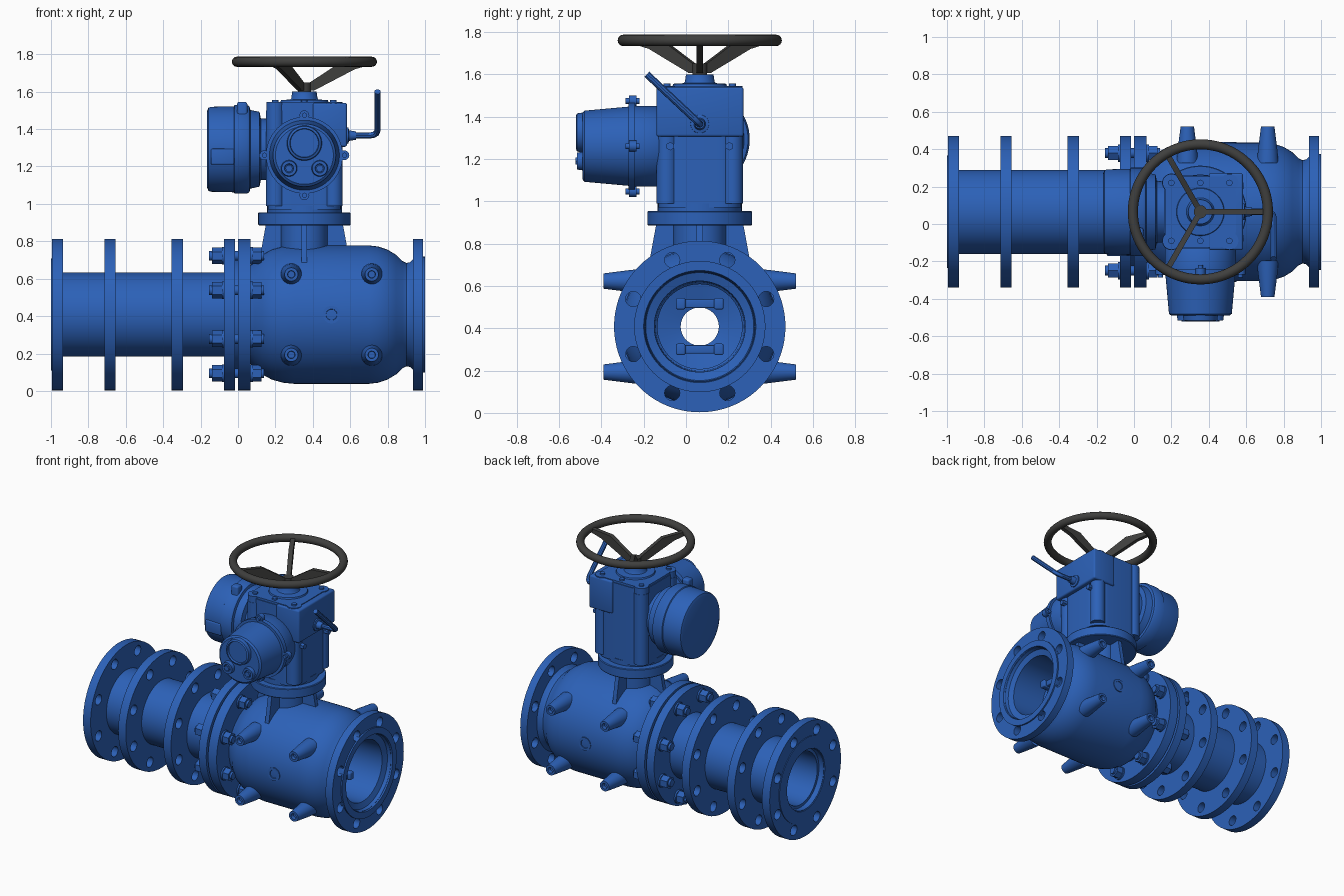
import bpy, bmesh
from math import pi, cos, sin, radians
from mathutils import Matrix, Vector

if "Cube" in bpy.data.objects:
    bpy.data.objects.remove(bpy.data.objects["Cube"])


def material(name, col):
    m = bpy.data.materials.new(name)
    m.diffuse_color = (*col, 1)
    m.use_nodes = True
    m.node_tree.nodes["Principled BSDF"].inputs["Base Color"].default_value = m.diffuse_color
    return m


BLUE = material("blue_paint", (0.025, 0.12, 0.48))
DARK = material("dark_grey", (0.05, 0.05, 0.048))
AX = Matrix.Rotation(pi / 2, 4, 'Y')     # local z -> world x
AY = Matrix.Rotation(-pi / 2, 4, 'X')    # local z -> world y
UP = Matrix.Rotation(pi / 2, 4, 'X')     # local xy -> world xz
ID = Matrix.Identity(4)
T = lambda x, y, z: Matrix.Translation((x, y, z))
CY, CZ, SX = 0.065, 0.408, 0.355         # pipe axis y and z, stem x


def finish(name, bm, M, mat):
    bmesh.ops.remove_doubles(bm, verts=bm.verts, dist=1e-5)
    bmesh.ops.recalc_face_normals(bm, faces=bm.faces)
    bm.transform(M)
    me = bpy.data.meshes.new(name)
    bm.to_mesh(me)
    bm.free()
    me.materials.append(mat)
    ob = bpy.data.objects.new(name, me)
    bpy.context.collection.objects.link(ob)
    return ob


def lathe(name, prof, M=ID, segs=64, closed=False, mat=BLUE):
    """Spin (radius, height) points around local z."""
    bm = bmesh.new()
    vs = [bm.verts.new((r, 0, h)) for r, h in prof]
    for a, b in zip(vs, vs[1:] + (vs[:1] if closed else [])):
        bm.edges.new((a, b))
    bmesh.ops.spin(bm, geom=bm.verts[:] + bm.edges[:], cent=(0, 0, 0),
                   axis=(0, 0, 1), angle=2 * pi, steps=segs)
    return finish(name, bm, M, mat)


def cyl(name, r, a, b, M=ID, segs=32, r2=None, mat=BLUE):
    return lathe(name, [(0, a), (r, a), (r2 or r, b), (0, b)], M, segs, mat=mat)


def box(name, lo, hi, bev=0.0):
    lo, hi = Vector(lo), Vector(hi)
    bm = bmesh.new()
    bmesh.ops.create_cube(bm, size=1)
    bmesh.ops.transform(bm, matrix=Matrix.Diagonal((*(hi - lo), 1)), verts=bm.verts)
    if bev:
        bmesh.ops.bevel(bm, geom=bm.edges[:], offset=bev, segments=3,
                        profile=0.5, affect='EDGES')
    return finish(name, bm, Matrix.Translation((lo + hi) / 2), BLUE)


def curve_mesh(name, cu, loops, cyclic, M, mat):
    for loop in loops:
        sp = cu.splines.new('POLY')
        sp.points.add(len(loop) - 1)
        for p, c in zip(sp.points, loop):
            p.co = (c[0], c[1], c[2] if len(c) > 2 else 0, 1)
        sp.use_cyclic_u = cyclic
    tmp = bpy.data.objects.new("tmp", cu)
    bpy.context.collection.objects.link(tmp)
    me = bpy.data.meshes.new_from_object(
        tmp.evaluated_get(bpy.context.evaluated_depsgraph_get()))
    bm = bmesh.new()
    bm.from_mesh(me)
    bpy.data.objects.remove(tmp)
    bpy.data.curves.remove(cu)
    bpy.data.meshes.remove(me)
    return finish(name, bm, M, mat)


def prism(name, loops, depth, M=ID, mat=BLUE):
    """Extrude an outline (with optional holes), centred on local z."""
    cu = bpy.data.curves.new(name, 'CURVE')
    cu.dimensions, cu.fill_mode, cu.extrude = '2D', 'BOTH', depth / 2
    return curve_mesh(name, cu, loops, True, M, mat)


def tube(name, pts, r):
    cu = bpy.data.curves.new(name, 'CURVE')
    cu.dimensions, cu.bevel_depth, cu.bevel_resolution = '3D', r, 3
    cu.use_fill_caps = True
    return curve_mesh(name, cu, [pts], False, ID, BLUE)


def circle(r, n, cx=0, cy=0):
    return [(cx + r * cos(2 * pi * i / n), cy + r * sin(2 * pi * i / n)) for i in range(n)]


def round_square(h, r):
    pts = []
    for q in range(4):
        c = radians(90 * q + 45)
        ox, oy = (h - r) * 2 ** .5 * cos(c), (h - r) * 2 ** .5 * sin(c)
        for i in range(9):
            a = radians(90 * q + i * 11.25)
            pts.append((ox + r * cos(a), oy + r * sin(a)))
    return pts


BOLTS = [(0.34 * cos(a), 0.34 * sin(a)) for a in [radians(22.5 + 45 * i) for i in range(8)]]
PIPE = T(0, CY, CZ) @ AX

# Drilled flanges
for x0, x1, inner in [(-0.995, -0.935, .21), (-0.715, -0.655, .21), (-0.355, -0.295, .21),
                      (-0.075, -0.015, .21), (0.0, 0.068, .25), (0.935, 0.99, .26)]:
    loops = [circle(0.405, 80), circle(inner, 64)] + [circle(0.036, 20, *b) for b in BOLTS]
    prism("flange", loops, x1 - x0, T((x0 + x1) / 2, CY, CZ) @ AX)

# Pipe spool with raised end faces
lathe("pipe_spool", [(.30, -1), (.30, -.98), (.225, -.98), (.225, -.03), (.3, -.03), (.3, -.008),
                     (.185, -.008), (.185, -.96), (.205, -.96), (.215, -1)], PIPE, 80, True)

# Valve body with stepped bore
lathe("valve_body", [
    (.3, -.008), (.3, .06), (.265, .068), (.28, .09), (.32, .13), (.347, .18), (.364, .24),
    (.37, .3), (.37, .7), (.364, .75), (.347, .8), (.32, .845), (.286, .88), (.276, .9),
    (.28, .92), (.3, .94), (.31, .97), (.31, 1), (.265, 1), (.255, .965), (.215, .95),
    (.21, .7), (.2, .69), (.2, .4), (.09, .37), (.09, .3), (.185, .26), (.185, -.008)],
    PIPE, 96, True)

# Guide bars inside the bore
for s in (-1, 1):
    z = CZ + s * 0.108
    box("bore_guide", (.45, CY - .105, z - .02), (.78, CY + .105, z + .02), .006)
    for t in (-1, 1):
        box("bore_guide_end", (.45, CY + t * .09 - .022, z - .027),
            (.8, CY + t * .09 + .022, z + .027), .008)

# Studs, nuts and washers of the middle joint
for b in BOLTS:
    M = T(0, CY + b[1], CZ + b[0]) @ AX
    cyl("stud", .026, -.155, .14, M, 16)
    for a, c in ((-.14, -.085), (.078, .125)):
        cyl("nut", .044, a, c, M, 6)
    cyl("washer", .047, -.086, -.074, M, 24)
    cyl("washer", .047, .067, .079, M, 24)

# Tapered side lugs with drilled tips, and a round boss on each side
for s in (1, -1):
    S = T(0, CY, 0) @ (AY if s == 1 else Matrix.Rotation(pi / 2, 4, 'X'))
    for x in (.285, .715):
        for z in (CZ + .215, CZ - .215):
            lathe("side_lug", [(.058, .26), (.053, .32), (.036, .455), (.02, .455),
                               (.018, .43), (0, .43)], T(x, 0, z) @ S, 32)
    lathe("side_boss", [(.047, .34), (.047, .374), (.03, .374), (.028, .366), (0, .366)],
          T(.5, 0, CZ) @ S, 32)

# Bonnet neck, ribs and top flange
STEM = T(SX, CY, 0)
cyl("bonnet_neck", .125, .68, .9, STEM, 48)
for i in range(4):
    prism("bonnet_rib", [[(.08, .65), (.25, .65), (.205, .895), (.08, .895)]], .03,
          STEM @ Matrix.Rotation(i * pi / 2, 4, 'Z') @ UP)
lathe("bonnet_flange", [(0, .885), (.243, .885), (.247, .89), (.247, .95), (.243, .955), (0, .955)], STEM)

# Actuator housing with corner columns
cyl("housing_base", .2, .95, .99, STEM)
prism("housing", [round_square(.195, .1)], .56, STEM @ T(0, 0, 1.25))
for sx in (-1, 1):
    for sy in (-1, 1):
        P = STEM @ T(sx * .155, sy * .155, 0)
        cyl("corner_column", .05, .99, 1.5, P)
        cyl("cover_lobe", .048, 1.49, 1.545, P)
        cyl("cover_screw", .017, 1.54, 1.556, P, 12)
for sy in (-1, 1):
    cyl("cover_screw", .017, 1.54, 1.556, STEM @ T(0, sy * .155, 0), 12)
prism("top_cover", [round_square(.19, .09)], .03, STEM @ T(0, 0, 1.53))
box("gear_box", (.4, -.14, 1.305), (.583, .272, 1.54), .012)
lathe("stem_boss", [(.13, 1.54), (.125, 1.555), (.075, 1.558), (.07, 1.565), (.065, 1.6), (0, 1.6)], STEM)

# Handwheel
cyl("wheel_hub", .035, 1.59, 1.65, STEM, mat=DARK)
lathe("wheel_rim", [(.361 + x, 1.76 + z) for x, z in circle(.027, 16)], STEM, 80, True, DARK)
for i in range(3):
    prism("wheel_spoke", [[(0, 1.605), (.05, 1.605), (.27, 1.72), (.36, 1.745), (.36, 1.77),
                           (.19, 1.755), (.03, 1.65), (0, 1.65)]], .03,
          STEM @ Matrix.Rotation(i * 2 * pi / 3, 4, 'Z') @ UP, DARK)

# Front control cover with window, knobs and clamp screws
F = T(SX, 0, 1.26) @ AY
lathe("control_cover", [(0, -.49), (.155, -.49), (.168, -.48), (.187, -.272), (.205, -.272), (.205, -.24),
                        (.19, -.24), (.19, -.13), (.17, -.1), (0, -.1)], F)
lathe("display_window", [(0, -.505), (.075, -.505), (.078, -.52), (.09, -.515), (.095, -.48), (0, -.48)],
      T(SX, 0, 1.325) @ AY, 48)
for s in (-1, 1):
    K = T(SX + s * .082, 0, 1.19) @ AY
    lathe("selector_knob", [(0, -.505), (.022, -.505), (.025, -.515), (.04, -.515), (.045, -.48), (0, -.48)], K)
    cyl("knob_grip", .02, -.522, -.5, K, 6)
for i in range(4):
    a = i * pi / 2
    L = T(SX + .214 * cos(a), 0, 1.26 + .214 * sin(a)) @ AY
    cyl("clamp_lug", .026, -.27, -.235, L, 20)
    cyl("clamp_screw", .014, -.285, -.22, L, 12)

# Left terminal cover
lathe("terminal_cover", [(0, -.165), (.205, -.165), (.222, -.158), (.227, -.145), (.23, -.022), (.236, -.018),
                         (.236, .05), (.228, .062), (.21, .066), (.2, .115), (.165, .122),
                         (.16, .2), (0, .2)], T(0, CY, 1.292) @ AX)
box("terminal_tab", (-.005, CY - .14, 1.4), (.05, CY - .085, 1.545), .012)
box("cover_band", (-.145, CY - .236, 1.21), (-.02, CY - .2, 1.295), .008)

# Side crank and plugs
G = T(0, CY, 1.365) @ AX
lathe("crank_boss", [(.045, .57), (.043, .59), (.028, .594), (.022, .63), (0, .63)], G)
tube("crank", [(.58, CY, 1.365), (.7, CY, 1.365), (.725, CY - .004, 1.369), (.74, CY - .014, 1.378),
               (.746, CY - .03, 1.394), (.746, -.185, 1.6)], .017)
for s in (-1, 1):
    cyl("side_plug", .02, .5, .585, T(0, CY + s * .14, 1.26) @ AX, 6)

# Smooth shading with sharp edges kept
for ob in bpy.context.collection.objects:
    ob.select_set(True)
    bpy.context.view_layer.objects.active = ob
bpy.ops.object.shade_smooth_by_angle(angle=radians(35))
